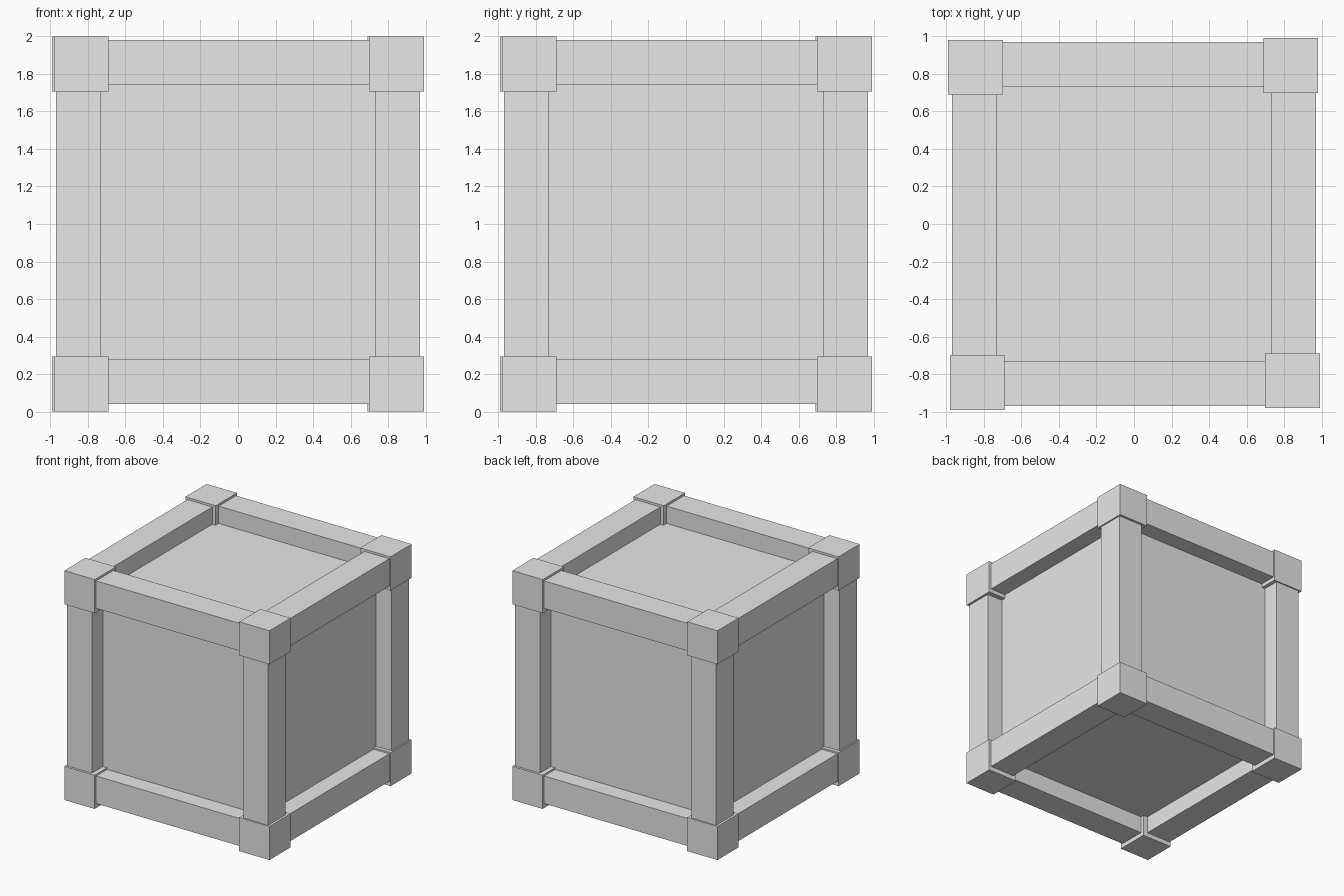
import bpy
from mathutils import Vector

cube = bpy.data.objects.get("Cube")
if cube:
    bpy.data.objects.remove(cube, do_unlink=True)

# Single flat grey for the whole crate
grey = bpy.data.materials.new("light_grey")
grey.use_nodes = True
colour = (0.8, 0.8, 0.8, 1)
grey.diffuse_color = colour
grey.node_tree.nodes["Principled BSDF"].inputs["Base Color"].default_value = colour

MID = 1.01       # height of the frame's centre
PANEL = 0.82     # half size of the recessed body
BEAM = 0.24      # beam thickness
RAIL = 0.851     # beam centre line
REACH = 0.75     # half length of a beam, ending inside the corner blocks
BLOCK = 0.293    # corner block size


def box(name, centre, size):
    bpy.ops.mesh.primitive_cube_add(size=1, location=centre)
    obj = bpy.context.object
    obj.name = name
    obj.scale = size
    bpy.ops.object.transform_apply(location=False, rotation=False, scale=True)
    obj.data.materials.append(grey)
    return obj


# Recessed body
box("crate_body", (0, 0, MID), (2 * PANEL,) * 3)

# Twelve beams, four along each axis
for axis, label in enumerate(("cross_rail", "side_rail", "corner_post")):
    for a in (-1, 1):
        for b in (-1, 1):
            centre, size = Vector((0, 0, MID)), Vector((BEAM,) * 3)
            centre[(axis + 1) % 3] += a * RAIL
            centre[(axis + 2) % 3] += b * RAIL
            size[axis] = 2 * REACH
            box(label, centre, size)

# Eight corner blocks, each pair nudged a little around the vertical axis
x, y = 0.845, -0.836
for turn in range(4):
    for level, z in (("bottom", BLOCK / 2), ("top", 2 - BLOCK / 2)):
        box(level + "_corner_block", (x, y, z), (BLOCK,) * 3)
    x, y = -y, x
